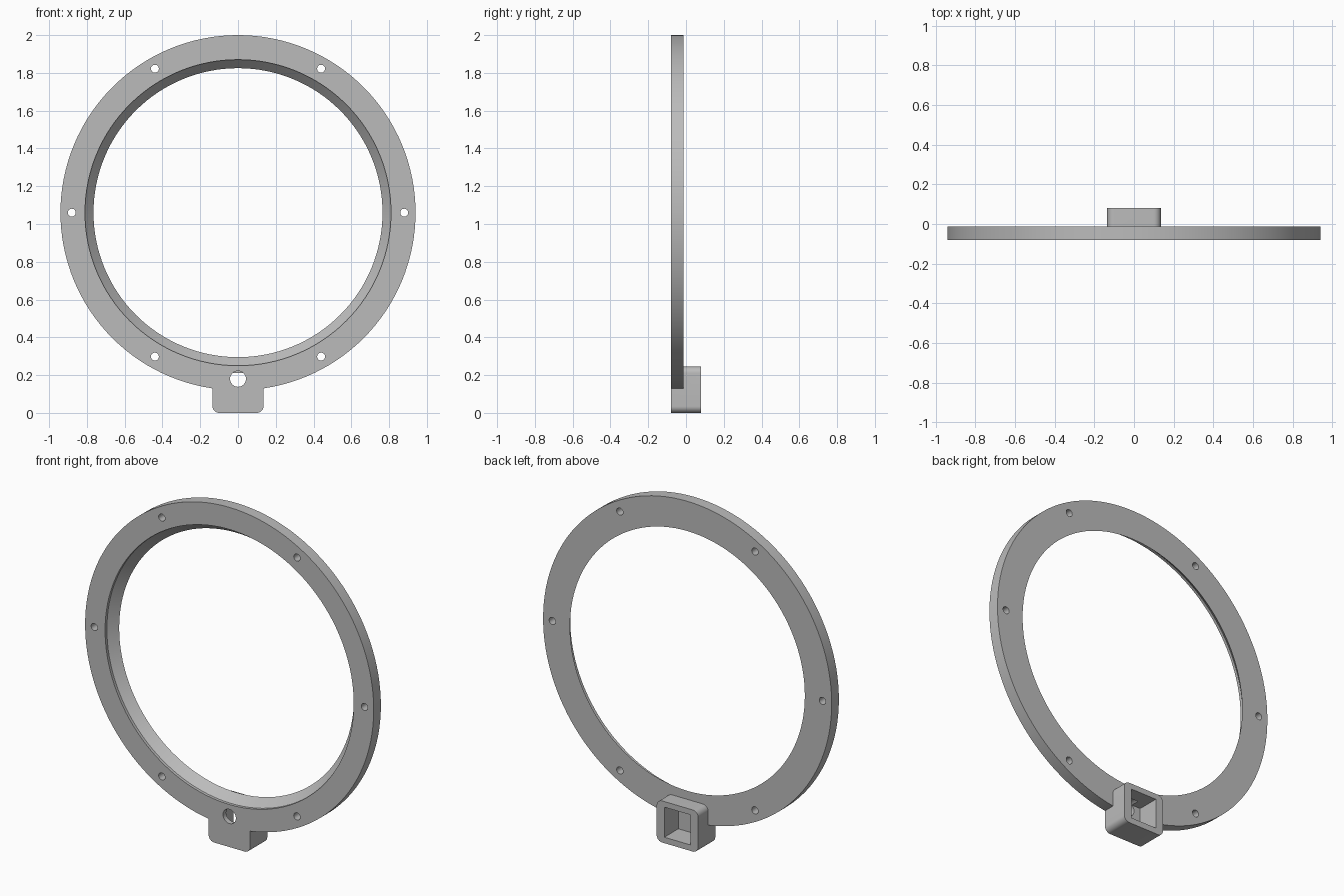
import bpy, bmesh, math
from mathutils import Matrix

if "Cube" in bpy.data.objects:
    bpy.data.objects.remove(bpy.data.objects["Cube"])

FRONT, RING_BACK, BOX_BACK = -0.08, -0.013, 0.08
CENTRE_Z = 1.06

grey = bpy.data.materials.new("plain grey")
grey.use_nodes = True
colour = (0.5, 0.5, 0.5, 1)
grey.diffuse_color = colour
grey.node_tree.nodes["Principled BSDF"].inputs["Base Color"].default_value = colour


def finish(name, bm):
    bmesh.ops.recalc_face_normals(bm, faces=bm.faces)
    mesh = bpy.data.meshes.new(name)
    bm.to_mesh(mesh)
    bm.free()
    mesh.materials.append(grey)
    obj = bpy.data.objects.new(name, mesh)
    bpy.context.collection.objects.link(obj)
    return obj


def lathe(name, profile, steps=128):
    """Spin a closed (radius, y) profile about the ring axis."""
    bm = bmesh.new()
    loops = []
    for i in range(steps):
        a = math.tau * i / steps
        loops.append([bm.verts.new((r * math.cos(a), y, CENTRE_Z + r * math.sin(a)))
                      for r, y in profile])
    n = len(profile)
    for i in range(steps):
        p, q = loops[i], loops[(i + 1) % steps]
        for j in range(n):
            k = (j + 1) % n
            bm.faces.new((p[j], p[k], q[k], q[j]))
    return finish(name, bm)


def rounded_block(name, half_width, z0, z1, y0, y1, radius, segments=8):
    """Block along y whose four long edges are rounded."""
    bm = bmesh.new()
    bmesh.ops.create_cube(bm, size=1)
    for v in bm.verts:
        v.co = (v.co.x * 2 * half_width,
                (y0 + y1) / 2 + v.co.y * (y1 - y0),
                (z0 + z1) / 2 + v.co.z * (z1 - z0))
    if radius:
        edges = [e for e in bm.edges
                 if abs(e.verts[0].co.y - e.verts[1].co.y) > 0.01]
        bmesh.ops.bevel(bm, geom=edges, offset=radius, segments=segments,
                        profile=0.5, affect='EDGES')
    return finish(name, bm)


def add_rod(bm, x, z, radius, y0, y1, sides=24):
    place = Matrix.Translation((x, (y0 + y1) / 2, z)) @ Matrix.Rotation(math.pi / 2, 4, 'X')
    bmesh.ops.create_cone(bm, cap_ends=True, segments=sides, radius1=radius,
                          radius2=radius, depth=y1 - y0, matrix=place)


def boolean(target, other, operation):
    mod = target.modifiers.new(other.name, 'BOOLEAN')
    mod.operation = operation
    mod.solver = 'EXACT'
    mod.object = other
    bpy.context.view_layer.objects.active = target
    bpy.ops.object.modifier_apply(modifier=mod.name)
    bpy.data.objects.remove(other)


# Flat ring with a short straight lip and a tapered bore
ring = lathe("mounting_ring", [(0.94, FRONT), (0.94, RING_BACK), (0.765, RING_BACK),
                               (0.81, FRONT + 0.017), (0.81, FRONT)])

# Socket block at the foot of the ring
boolean(ring, rounded_block("socket_block", 0.135, 0, 0.245, FRONT, BOX_BACK, 0.035), 'UNION')

# Square pocket opening at the back of the block
boolean(ring, rounded_block("socket_pocket", 0.085, 0.035, 0.212,
                            FRONT + 0.03, BOX_BACK + 0.1, 0), 'DIFFERENCE')

# Six screw holes and the larger hole into the pocket
bm = bmesh.new()
for i in range(6):
    a = math.tau * i / 6
    add_rod(bm, 0.88 * math.cos(a), CENTRE_Z + 0.88 * math.sin(a), 0.021, -0.2, 0.05)
add_rod(bm, 0, 0.18, 0.042, -0.2, 0, 32)
boolean(ring, finish("drill_holes", bm), 'DIFFERENCE')

# Smooth round walls, crisp rims
bpy.ops.object.select_all(action='DESELECT')
ring.select_set(True)
bpy.context.view_layer.objects.active = ring
bpy.ops.object.shade_smooth_by_angle(angle=math.radians(25))
